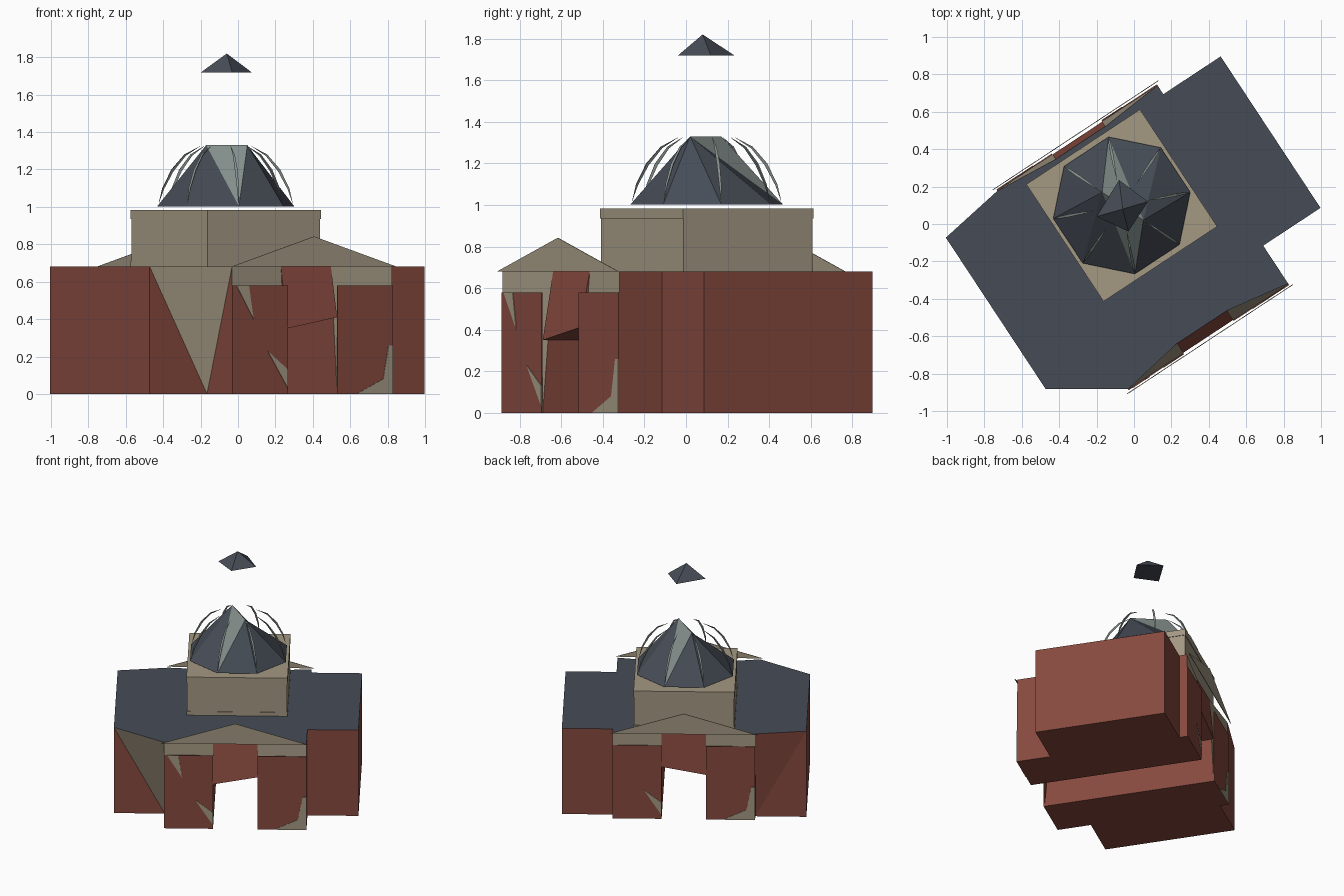
import bpy, bmesh, math
from mathutils import Vector

if "Cube" in bpy.data.objects:
    bpy.data.objects.remove(bpy.data.objects["Cube"])

ANG = math.radians(33.4)
C, S = math.cos(ANG), math.sin(ANG)


def colour(name, rgb):
    m = bpy.data.materials.new(name)
    lin = [((c / 255 + 0.055) / 1.055) ** 2.4 for c in rgb]
    m.diffuse_color = (*lin, 1)
    m.use_nodes = True
    m.node_tree.nodes["Principled BSDF"].inputs["Base Color"].default_value = m.diffuse_color
    return m


RED = colour("brick red", (134, 73, 62))
TAN = colour("sandstone", (163, 152, 130))
SLATE = colour("roof slate", (70, 76, 86))
GREEN = colour("grey green", (136, 147, 143))
MATS = [RED, TAN, SLATE, GREEN]


def plan(u, v, z):
    """Building axes (u across, v deep) to world."""
    return Vector((u * C - v * S, u * S + v * C, z))


def build(name, verts, faces, mats, solid=False):
    me = bpy.data.meshes.new(name)
    me.from_pydata([tuple(v) for v in verts], [], faces)
    for m in MATS:
        me.materials.append(m)
    for p in me.polygons:
        p.material_index = MATS.index(mats[p.index] if isinstance(mats, list) else mats)
    if solid:
        bm = bmesh.new()
        bm.from_mesh(me)
        bmesh.ops.recalc_face_normals(bm, faces=bm.faces)
        bm.to_mesh(me)
        bm.free()
    ob = bpy.data.objects.new(name, me)
    bpy.context.collection.objects.link(ob)
    return ob


def prism(name, low, high, side, bottom, top):
    """Solid between two matching outlines of (u, v, z) points."""
    n = len(low)
    faces = [(i, (i + 1) % n, (i + 1) % n + n, i + n) for i in range(n)]
    faces += [tuple(range(n))[::-1], tuple(range(n, 2 * n))]
    sides = side if isinstance(side, list) else [side] * n
    return build(name, [plan(*p) for p in low + high], faces,
                 sides + [bottom, top], True)


def box(name, u0, u1, v0, v1, z0, z1, mat, top=None):
    o = [(u0, v0), (u1, v0), (u1, v1), (u0, v1)]
    return prism(name, [(*p, z0) for p in o], [(*p, z1) for p in o], mat, mat, top or mat)


def plate(name, uz, v, out, mat, thick=0.004):
    """Thin upright plate from (u, z) points, growing outward along v."""
    return prism(name, [(u, v, z) for u, z in uz],
                 [(u, v + out * thick, z) for u, z in uz], mat, mat, mat)


H = 0.68
HALF, PORT, GATE = 0.88, 0.513, 0.16
VF, VB, PF, PB = -0.477, 0.493, -0.72, 0.55

# wings either side of the passage, gate faces leaning back at the top
outline = [(HALF, VF), (PORT, VF), (PORT, PF), (GATE, PF),
           (GATE, PB), (PORT, PB), (PORT, VB), (HALF, VB)]
lean = {3: 0.06, 4: -0.03}
for s, label in ((-1, "left"), (1, "right")):
    low = [(s * u, v, 0) for u, v in outline]
    high = [(s * u, v + lean.get(i, 0), H) for i, (u, v) in enumerate(outline)]
    sides = [TAN if i in (2, 4) else RED for i in range(8)]
    prism(label + "_wing", low, high, sides, RED, SLATE)

# block over the passage, with a sloping soffit
prism("passage_lintel",
      [(-GATE, PF, 0.35), (GATE, PF, 0.41), (GATE, PB, 0.41), (-GATE, PB, 0.35)],
      [(-GATE, PF + 0.06, H), (GATE, PF + 0.06, H), (GATE, PB - 0.03, H), (-GATE, PB - 0.03, H)],
      RED, RED, SLATE)

# sloping corner infills on the left side
for name, v0, v1, mat in (("front_corner_infill", VF, PF, TAN),
                          ("back_corner_infill", VB, PB, RED)):
    pts = [plan(-HALF, v0, H), plan(-PORT, v1, H), plan(-PORT, v0, H), plan(-PORT, v0, 0)]
    build(name, pts, [(0, 1, 2), (0, 1, 3), (1, 2, 3), (0, 2, 3)],
          [SLATE, mat, RED, RED], True)

# gate panels, chipped stone patches and pediments on both fronts
patches = [[(-0.49, 0.58), (-0.41, 0.58), (-0.38, 0.40)],
           [(-0.29, 0.23), (-0.16, 0.13), (-0.16, 0.03)],
           [(0.28, 0), (0.45, 0.08), (0.485, 0.26), (0.513, 0.26), (0.513, 0)]]
for label, v, s, use in (("front", PF, -1, patches), ("back", PB, 1, patches[1:])):
    for side in (-1, 1):
        a, b = side * GATE, side * PORT
        plate(label + "_gate_panel", [(a, 0), (b, 0), (b, 0.58), (a, 0.58)], v, s, RED, 0.006)
    for p in use:
        plate(label + "_stone_patch", [(-s * u, z) for u, z in p], v + s * 0.006, s, TAN, 0.003)
    plate(label + "_pediment", [(-0.53, H), (0.53, H), (0, 0.842)], v + s * 0.016, s, TAN)

# square drum with base and cornice bands
DC = 0.119
for name, r, z0, z1 in (("drum", 0.36, H, 0.975), ("drum_base", 0.363, H, 0.71),
                        ("drum_cornice", 0.364, 0.935, 0.983)):
    box(name, -r, r, DC - r - 0.011, DC + r + 0.011, z0, z1, TAN)

# faceted dome: octagon rising to a short ridge
centre = plan(0, DC, 0)
ring = [centre + Vector((0.373 * math.cos(a), 0.373 * math.sin(a), 1.003))
        for a in (ANG + math.radians(22.5 + 45 * k) for k in range(8))]
t1, t2 = Vector((-0.17, 0.17, 1.33)), Vector((0.05, 0.02, 1.33))
front = min(range(8), key=lambda i: ring[i].y)
back = (front + 4) % 8
faces, mats = [], []
for k in range(8):
    i, j = (front + k) % 8, (front + k + 1) % 8
    faces.append((i, j, 9 if k < 4 else 8))
    mats.append(SLATE)
faces += [(front, 9, 8), (back, 8, 9), tuple(range(8))[::-1]]
mats += [GREEN, GREEN, SLATE]
build("dome", ring + [t1, t2], faces, mats, True)

# slender curved ribs standing off the dome corners
arc = [(0.365, 1.02), (0.345, 1.10), (0.295, 1.20), (0.225, 1.28), (0.14, 1.325)]
for k in range(8):
    a = ANG + math.radians(22.5 + 45 * k)
    d, t = Vector((math.cos(a), math.sin(a), 0)), Vector((-math.sin(a), math.cos(a), 0))
    n = len(arc)
    verts = []
    for i, (r, z) in enumerate(arc):
        w = 0.010 * math.sin(math.pi * i / (n - 1)) + 0.001
        p = centre + d * r + Vector((0, 0, z))
        inner = p - d * w - Vector((0, 0, w * 0.8))
        verts += [p - t * w * 0.7, p + t * w * 0.7, inner]
    rf = [(3 * i + e, 3 * i + (e + 1) % 3, 3 * i + 3 + (e + 1) % 3, 3 * i + 3 + e)
          for i in range(n - 1) for e in range(3)]
    build("dome_rib", verts, rf + [(0, 1, 2), (3 * n - 3, 3 * n - 2, 3 * n - 1)], GREEN, True)

# floating lantern cap
cap = [(-0.2, 0.04), (-0.03, -0.04), (0.075, 0.12), (-0.08, 0.235)]
build("lantern_cap", [Vector((x, y, 1.718)) for x, y in cap] + [Vector((-0.06, 0.08, 1.82))],
      [(0, 1, 4), (1, 2, 4), (2, 3, 4), (3, 0, 4), (3, 2, 1, 0)], SLATE, True)
